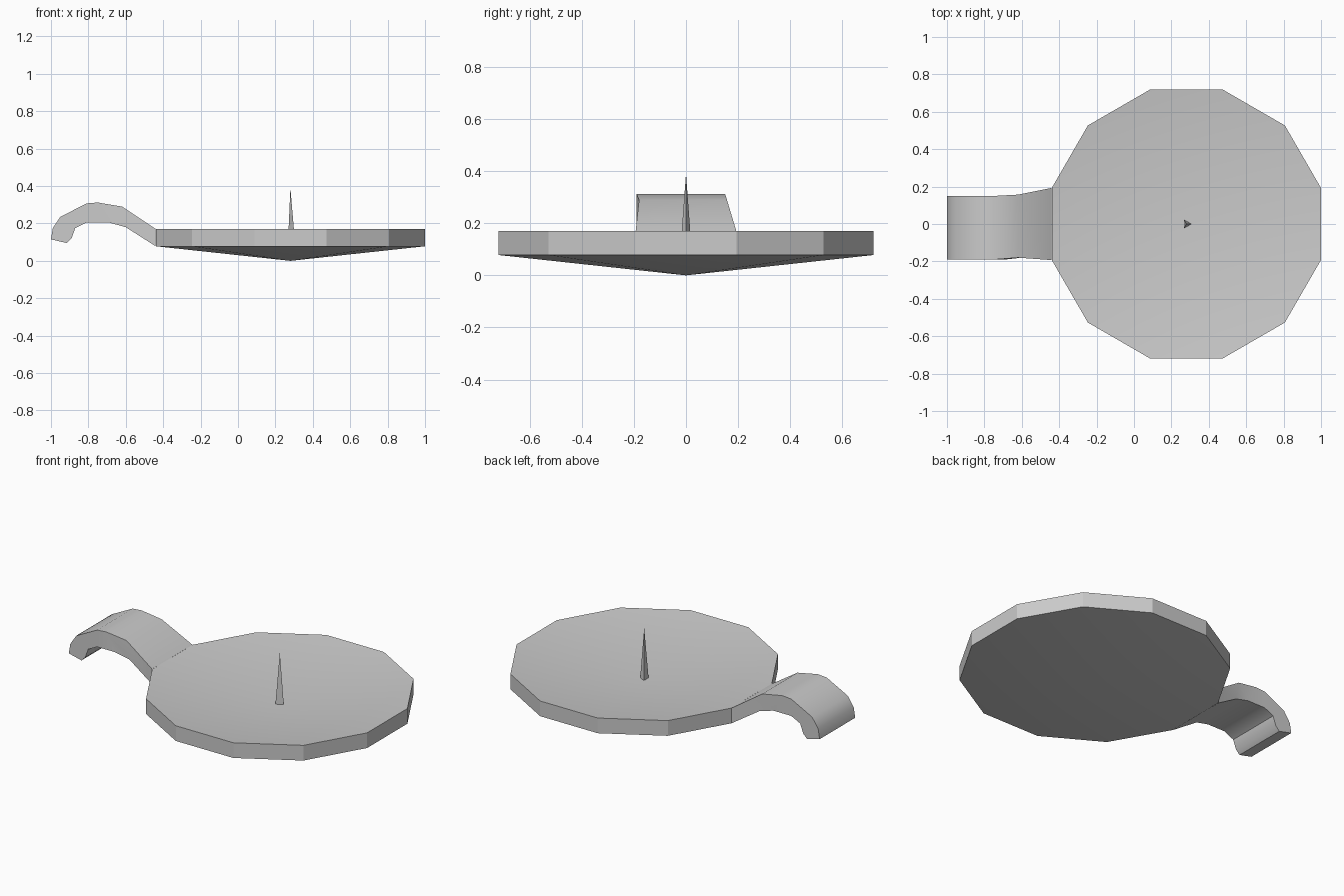
import bpy
import bmesh
from math import cos, sin, radians

cube = bpy.data.objects.get("Cube")
if cube:
    bpy.data.objects.remove(cube, do_unlink=True)

GREY = (0.6, 0.6, 0.6, 1)
metal = bpy.data.materials.new("plain grey metal")
metal.use_nodes = True
metal.diffuse_color = GREY
metal.node_tree.nodes["Principled BSDF"].inputs["Base Color"].default_value = GREY

CENTRE_X = 0.28
RADIUS = 0.745
SIDES = 12


def finish(name, bm, angle):
    bmesh.ops.recalc_face_normals(bm, faces=bm.faces)
    mesh = bpy.data.meshes.new(name)
    bm.to_mesh(mesh)
    bm.free()
    mesh.materials.append(metal)
    obj = bpy.data.objects.new(name, mesh)
    bpy.context.collection.objects.link(obj)
    bpy.ops.object.select_all(action="DESELECT")
    obj.select_set(True)
    bpy.context.view_layer.objects.active = obj
    if angle:
        bpy.ops.object.shade_smooth_by_angle(angle=radians(angle))
    return obj


def ring(bm, z):
    angles = [radians(15 + 360 * i / SIDES) for i in range(SIDES)]
    return [bm.verts.new((CENTRE_X + RADIUS * cos(a), RADIUS * sin(a), z)) for a in angles]


# Shallow conical dish: hollow top, rim, pointed underside
bm = bmesh.new()
upper, lower = ring(bm, 0.17), ring(bm, 0.078)
hollow = bm.verts.new((CENTRE_X, 0, 0.08))
point = bm.verts.new((CENTRE_X, 0, 0))
for i in range(SIDES):
    j = (i + 1) % SIDES
    bm.faces.new((upper[i], upper[j], hollow))
    bm.faces.new((lower[j], lower[i], point))
    # the rim is open where the handle joins
    if i != SIDES // 2 - 1:
        bm.faces.new((lower[i], lower[j], upper[j], upper[i]))
finish("dish", bm, 29)

# Curled handle: upper x, z, lower x, z, front y, back y at each station
stations = [
    (-0.44, 0.17, -0.44, 0.078, -0.193, 0.193),
    (-0.62, 0.29, -0.60, 0.18, -0.18, 0.157),
    (-0.75, 0.312, -0.69, 0.205, -0.19, 0.15),
    (-0.81, 0.307, -0.81, 0.205, -0.19, 0.15),
    (-0.95, 0.235, -0.87, 0.175, -0.19, 0.15),
    (-0.99, 0.175, -0.89, 0.12, -0.19, 0.15),
    (-1.0, 0.115, -0.915, 0.095, -0.19, 0.15),
]
bm = bmesh.new()
sections = []
for ux, uz, lx, lz, front, back in stations:
    corners = ((ux, front, uz), (ux, back, uz), (lx, back, lz), (lx, front, lz))
    sections.append([bm.verts.new(c) for c in corners])
for a, b in zip(sections, sections[1:]):
    for i in range(4):
        j = (i + 1) % 4
        bm.faces.new((a[i], a[j], b[j], b[i]))
bm.faces.new(sections[-1])
finish("handle", bm, 35)

# Three-sided candle spike
bm = bmesh.new()
base = [bm.verts.new((CENTRE_X + 0.027 * cos(radians(a)), 0.027 * sin(radians(a)), 0.075))
        for a in (0, 120, 240)]
tip = bm.verts.new((CENTRE_X, 0, 0.39))
bm.faces.new(base)
for i in range(3):
    bm.faces.new((base[i], base[(i + 1) % 3], tip))
finish("candle_spike", bm, 0)
